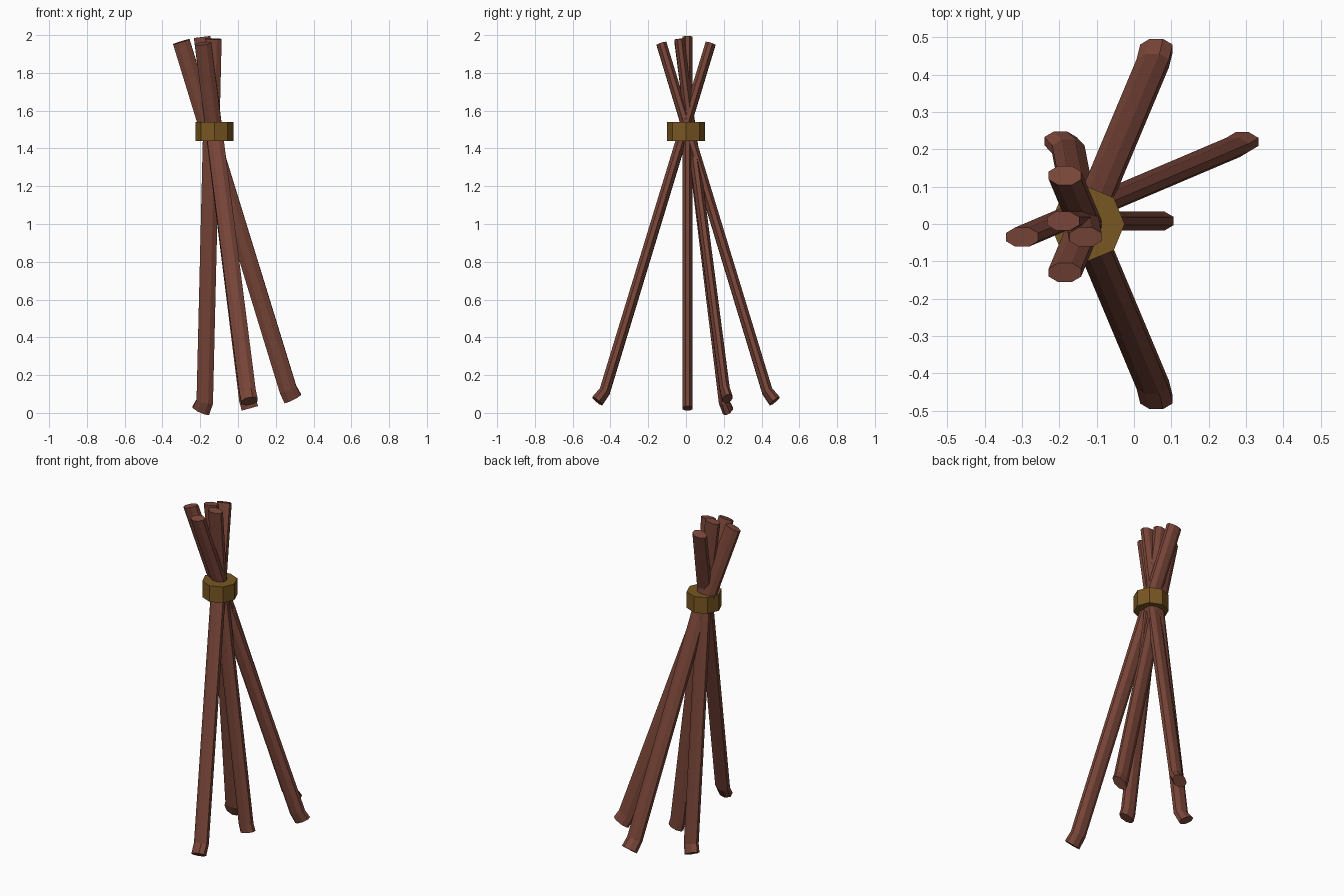
import bpy, bmesh
from math import cos, sin, pi
from mathutils import Vector

cube = bpy.data.objects.get("Cube")
if cube:
    bpy.data.objects.remove(cube)

SIDES = 8


def material(name, rgb):
    m = bpy.data.materials.new(name)
    m.use_nodes = True
    m.diffuse_color = (*rgb, 1)
    m.node_tree.nodes["Principled BSDF"].inputs["Base Color"].default_value = (*rgb, 1)
    return m


wood = material("reddish brown wood", (0.19, 0.06, 0.04))
rope = material("golden brown rope", (0.19, 0.095, 0.016))


def tube(name, path, rx, ry, mat, turn=0.0):
    """Sweep an oval, flat-sided section along a path and cap both ends."""
    pts = [Vector(p) for p in path]
    bm = bmesh.new()
    rings = []
    for i, p in enumerate(pts):
        before = (p - pts[i - 1]).normalized() if i else Vector()
        after = (pts[i + 1] - p).normalized() if i + 1 < len(pts) else Vector()
        d = before + after
        ring = []
        for k in range(SIDES):
            a = 2 * pi * k / SIDES + turn
            x, y = rx * cos(a), ry * sin(a)
            z = -(d.x * x + d.y * y) / d.z     # tilt section square to the path
            ring.append(bm.verts.new(p + Vector((x, y, z))))
        rings.append(ring)
    for low, high in zip(rings, rings[1:]):
        for k in range(SIDES):
            n = (k + 1) % SIDES
            bm.faces.new((low[k], low[n], high[n], high[k]))
    bm.faces.new(rings[0][::-1])
    bm.faces.new(rings[-1])
    bmesh.ops.recalc_face_normals(bm, faces=bm.faces)
    mesh = bpy.data.meshes.new(name)
    bm.to_mesh(mesh)
    bm.free()
    mesh.materials.append(mat)
    obj = bpy.data.objects.new(name, mesh)
    bpy.context.collection.objects.link(obj)
    return obj


# Leaning poles: splayed foot, ankle, top end
poles = {
    "back_pole": [(0.06, 0.47, 0.062), (0.05, 0.43, 0.115), (-0.185, -0.13, 1.955)],
    "front_pole": [(0.06, -0.47, 0.062), (0.05, -0.43, 0.115), (-0.185, 0.13, 1.955)],
    "left_pole": [(0.063, 0.008, 0.024), (0.05, 0.008, 0.07), (-0.19, 0.008, 1.99)],
    "back_left_pole": [(0.29, 0.22, 0.075), (0.265, 0.205, 0.125), (-0.3, -0.035, 1.965)],
    "back_right_pole": [(-0.197, 0.222, 0.012), (-0.176, 0.2, 0.06), (-0.13, -0.035, 1.98)],
}
for name, path in poles.items():
    tube(name, path, 0.047, 0.028, wood, pi / SIDES)

# Binding around the crossing
tube("rope_binding", [(-0.125, 0, 1.44), (-0.125, 0, 1.54)], 0.1, 0.1, rope)
